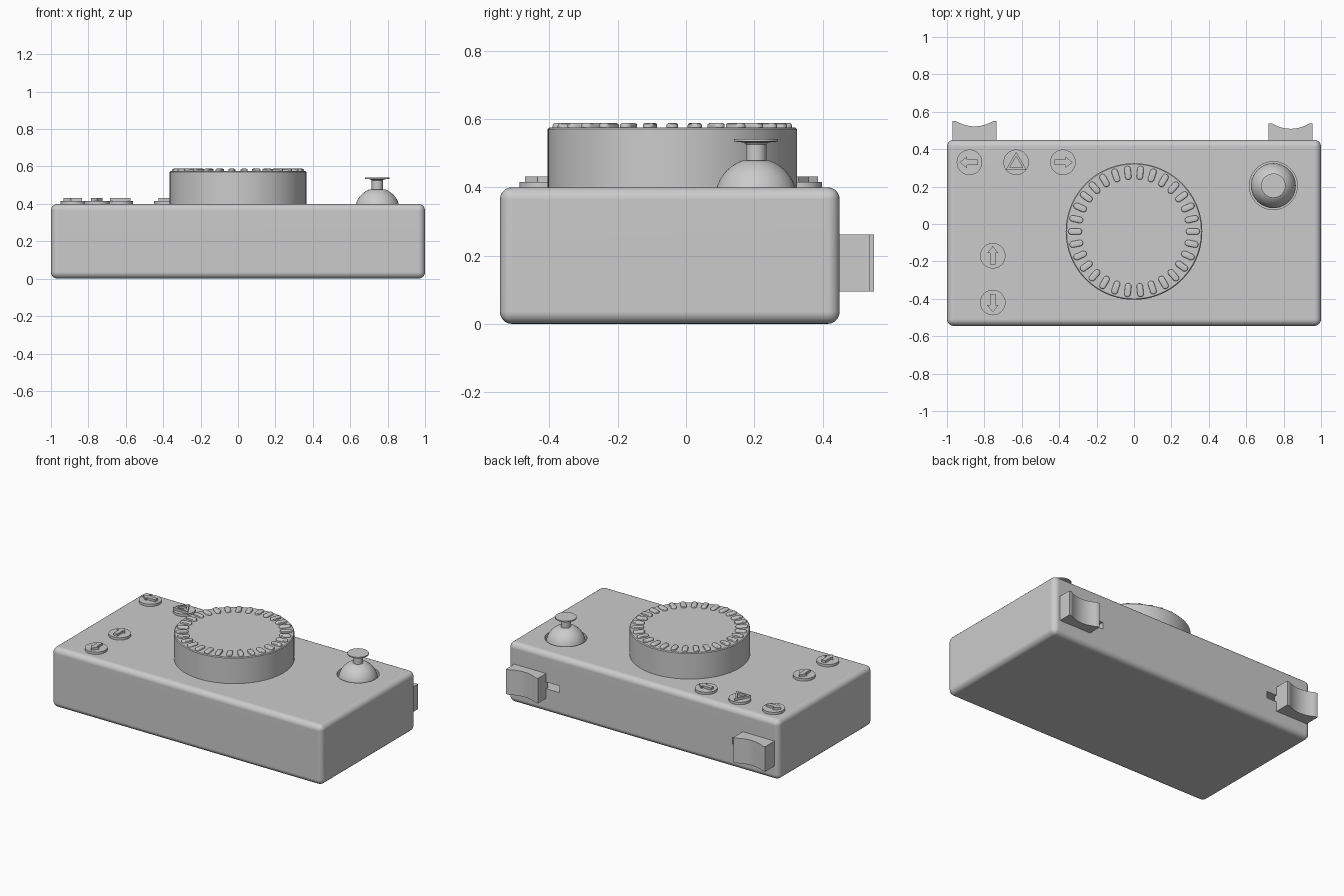
import bpy
import bmesh
from math import sin, cos, pi, radians
from mathutils import Matrix, Vector

cube = bpy.data.objects.get("Cube")
if cube:
    bpy.data.objects.remove(cube, do_unlink=True)

grey = bpy.data.materials.new("light grey plastic")
grey.use_nodes = True
grey.diffuse_color = (0.6, 0.6, 0.6, 1)
grey.node_tree.nodes["Principled BSDF"].inputs["Base Color"].default_value = (0.6, 0.6, 0.6, 1)
parts = []


def finish(bm, name, keep=True):
    bmesh.ops.recalc_face_normals(bm, faces=bm.faces)
    mesh = bpy.data.meshes.new(name)
    bm.to_mesh(mesh)
    bm.free()
    mesh.materials.append(grey)
    obj = bpy.data.objects.new(name, mesh)
    bpy.context.collection.objects.link(obj)
    if keep:
        parts.append(obj)
    return obj


def box(name, low, high, bevel=0, keep=True):
    bm = bmesh.new()
    low, high = Vector(low), Vector(high)
    size = high - low
    bmesh.ops.create_cube(bm, size=1, matrix=Matrix.Translation((low + high) / 2) @ Matrix.Diagonal((*size, 1)))
    if bevel:
        bmesh.ops.bevel(bm, geom=bm.edges[:], offset=bevel, segments=5, profile=0.5, affect='EDGES')
    return finish(bm, name, keep)


def lathe(name, profile, x, y, steps=64, keep=True):
    """Revolve (radius, height) points about a vertical axis."""
    bm = bmesh.new()
    verts = [bm.verts.new((x + r, y, z)) for r, z in profile]
    edges = [bm.edges.new(pair) for pair in zip(verts, verts[1:])]
    bmesh.ops.spin(bm, geom=verts + edges, cent=(x, y, 0), axis=(0, 0, 1), angle=2 * pi, steps=steps)
    bmesh.ops.remove_doubles(bm, verts=bm.verts, dist=0.0002)
    return finish(bm, name, keep)


def prism(name, outline, z0, z1, place=(0, 0), turn=0, bevel=0):
    """Extrude a flat outline upwards, rotated and moved into place."""
    bm = bmesh.new()
    face = bm.faces.new([bm.verts.new((px, py, z0)) for px, py in outline])
    new = bmesh.ops.extrude_face_region(bm, geom=[face])["geom"]
    top = [v for v in new if isinstance(v, bmesh.types.BMVert)]
    bmesh.ops.translate(bm, verts=top, vec=(0, 0, z1 - z0))
    if bevel:
        rim = [e for e in bm.edges if all(v in top for v in e.verts)]
        bmesh.ops.bevel(bm, geom=rim, offset=bevel, segments=3, profile=0.5, affect='EDGES')
    bm.transform(Matrix.Translation((*place, 0)) @ Matrix.Rotation(turn, 4, 'Z'))
    return finish(bm, name)


def cut(target, cutter):
    mod = target.modifiers.new("cut", 'BOOLEAN')
    mod.operation = 'DIFFERENCE'
    mod.solver = 'EXACT'
    mod.object = cutter
    bpy.context.view_layer.objects.active = target
    bpy.ops.object.modifier_apply(modifier=mod.name)
    bpy.data.objects.remove(cutter, do_unlink=True)


# Rounded case with a joystick socket and a slot beside each trigger
case = box("case", (-1, -0.545, 0), (1, 0.45, 0.4), 0.036)
stick = (0.745, 0.205)
cut(case, lathe("socket_cutter", [(0, 0.27), (0.128, 0.27), (0.128, 0.5), (0, 0.5)], *stick, keep=False))
for x0, x1 in ((-0.8, -0.66), (0.62, 0.8)):
    cut(case, box("slot_cutter", (x0, 0.37, 0.16), (x1, 0.5, 0.205), keep=False))

# Large dial with a ring of raised pills
dial = (0, -0.04)
lathe("dial", [(0, 0.39), (0.365, 0.39), (0.365, 0.57), (0.36, 0.575), (0, 0.575)], *dial, steps=96)
pill = []
for end in (1, -1):
    for i in range(9):
        a = pi * i / 8 - pi / 2
        pill.append((end * (0.02 + 0.017 * cos(a)), end * 0.017 * sin(a)))
for i in range(30):
    a = 2 * pi * i / 30
    spot = (dial[0] + 0.315 * cos(a), dial[1] + 0.315 * sin(a))
    prism("dial_pill", pill, 0.57, 0.588, spot, a, 0.007)

# Joystick: ball, neck and flared cap
ball = [(0.12 * cos(radians(a)), 0.365 + 0.12 * sin(radians(a))) for a in range(-50, 71, 6)]
neck = [(0.03, 0.478), (0.03, 0.525), (0.035, 0.531), (0.065, 0.534), (0.065, 0.542), (0, 0.542)]
lathe("joystick", [(0, ball[0][1])] + ball + neck, *stick)

# Round buttons with raised arrows
arrow = [(0.052, 0), (0.014, 0.03), (0.014, 0.014), (-0.046, 0.014),
         (-0.046, -0.014), (0.014, -0.014), (0.014, -0.03)]
disc = [(0, 0.39), (0.068, 0.39), (0.068, 0.416), (0, 0.416)]
arrows = {(-0.88, 0.33): pi, (-0.38, 0.33): 0, (-0.755, -0.17): pi / 2, (-0.755, -0.42): -pi / 2}
for spot, turn in arrows.items():
    lathe("button", disc, *spot, steps=48)
    prism("button_arrow", arrow, 0.41, 0.431, spot, turn)

# Button with a raised triangular outline, built from three mitred bars
home = (-0.63, 0.33)
lathe("button", disc, *home, steps=48)
for k in range(3):
    a, b = radians(90 + 120 * k), radians(210 + 120 * k)
    bar = [(r * cos(t), r * sin(t) - 0.008) for r, t in ((0.064, a), (0.064, b), (0.04, b), (0.04, a))]
    prism("button_triangle", bar, 0.41, 0.431, home)

# Scooped triggers on the back
for x0, x1, y1 in ((-0.97, -0.735, 0.55), (0.72, 0.955, 0.537)):
    mid, half = (x0 + x1) / 2, (x1 - x0) / 2 - 0.018
    scoop = []
    for i in range(17):
        u = 1 - i / 8
        scoop.append((mid + half * u, y1 - 0.028 * (1 - u * u)))
    prism("trigger", [(x0, 0.43), (x1, 0.43), (x1, y1)] + scoop + [(x0, y1)], 0.095, 0.262)

# Smooth curved surfaces, keeping hard edges crisp
bpy.ops.object.select_all(action='DESELECT')
for obj in parts:
    obj.select_set(True)
bpy.context.view_layer.objects.active = case
bpy.ops.object.shade_smooth_by_angle(angle=radians(30))
weighted = case.modifiers.new("even shading", 'WEIGHTED_NORMAL')
weighted.keep_sharp = True
